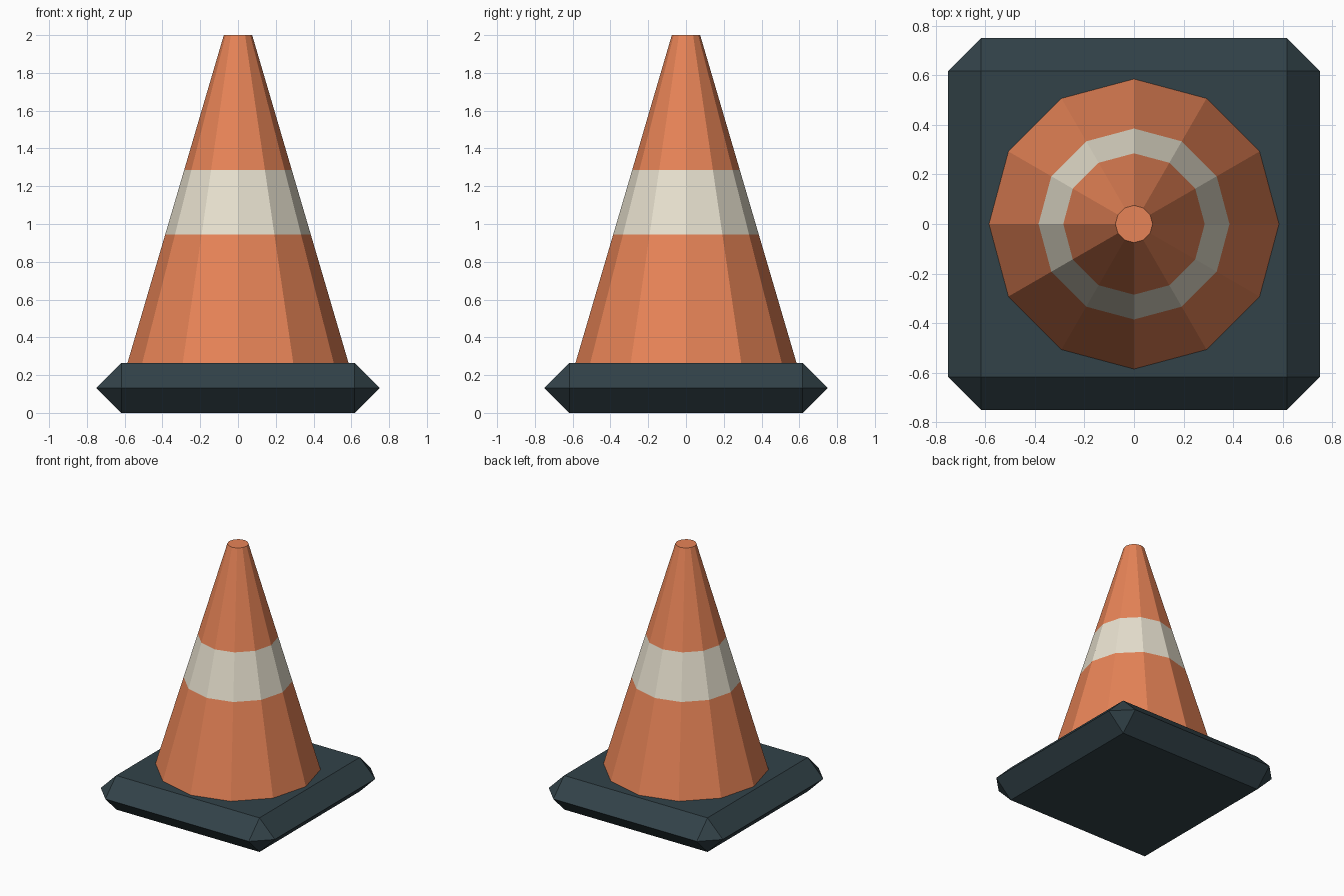
import bpy, bmesh
from math import cos, sin, tau

if "Cube" in bpy.data.objects:
    bpy.data.objects.remove(bpy.data.objects["Cube"])

SIDES = 12
BASE_H = 0.265
R_BOTTOM, R_TOP, HEIGHT = 0.585, 0.075, 2.0


def material(name, rgb):
    m = bpy.data.materials.new(name)
    m.diffuse_color = (*rgb, 1)
    m.use_nodes = True
    m.node_tree.nodes["Principled BSDF"].inputs["Base Color"].default_value = m.diffuse_color
    return m


def add_object(name, bm, mat):
    mesh = bpy.data.meshes.new(name)
    bm.to_mesh(mesh)
    bm.free()
    mesh.materials.append(mat)
    ob = bpy.data.objects.new(name, mesh)
    bpy.context.collection.objects.link(ob)
    return ob


def cone_section(name, z0, z1, mat, cap=False):
    """Slice of the tapered cone between two heights."""
    bm = bmesh.new()
    rings = []
    for z in (z0, z1):
        r = R_BOTTOM + (R_TOP - R_BOTTOM) * (z - BASE_H) / (HEIGHT - BASE_H)
        rings.append([bm.verts.new((r * cos(tau * i / SIDES), r * sin(tau * i / SIDES), z))
                      for i in range(SIDES)])
    low, high = rings
    for i in range(SIDES):
        j = (i + 1) % SIDES
        bm.faces.new((low[i], low[j], high[j], high[i]))
    if cap:
        bm.faces.new(high)
    return add_object(name, bm, mat)


orange = material("orange", (0.80, 0.23, 0.095))
cream = material("cream", (0.80, 0.75, 0.62))
rubber = material("dark_rubber", (0.032, 0.055, 0.066))

# Square base plate, chamfered to half its height on every edge
bm = bmesh.new()
bmesh.ops.create_cube(bm, size=1)
bmesh.ops.scale(bm, vec=(1.5, 1.5, BASE_H), verts=bm.verts)
bmesh.ops.translate(bm, vec=(0, 0, BASE_H / 2), verts=bm.verts)
bmesh.ops.bevel(bm, geom=bm.edges[:], offset=BASE_H / 2, offset_type='OFFSET',
                segments=1, affect='EDGES', profile=0.5)
bmesh.ops.remove_doubles(bm, verts=bm.verts, dist=0.001)
add_object("base_plate", bm, rubber)

# Cone body with flush reflective band
cone_section("lower_cone", BASE_H, 0.945, orange)
cone_section("reflective_band", 0.945, 1.285, cream)
cone_section("upper_cone", 1.285, HEIGHT, orange, cap=True)
